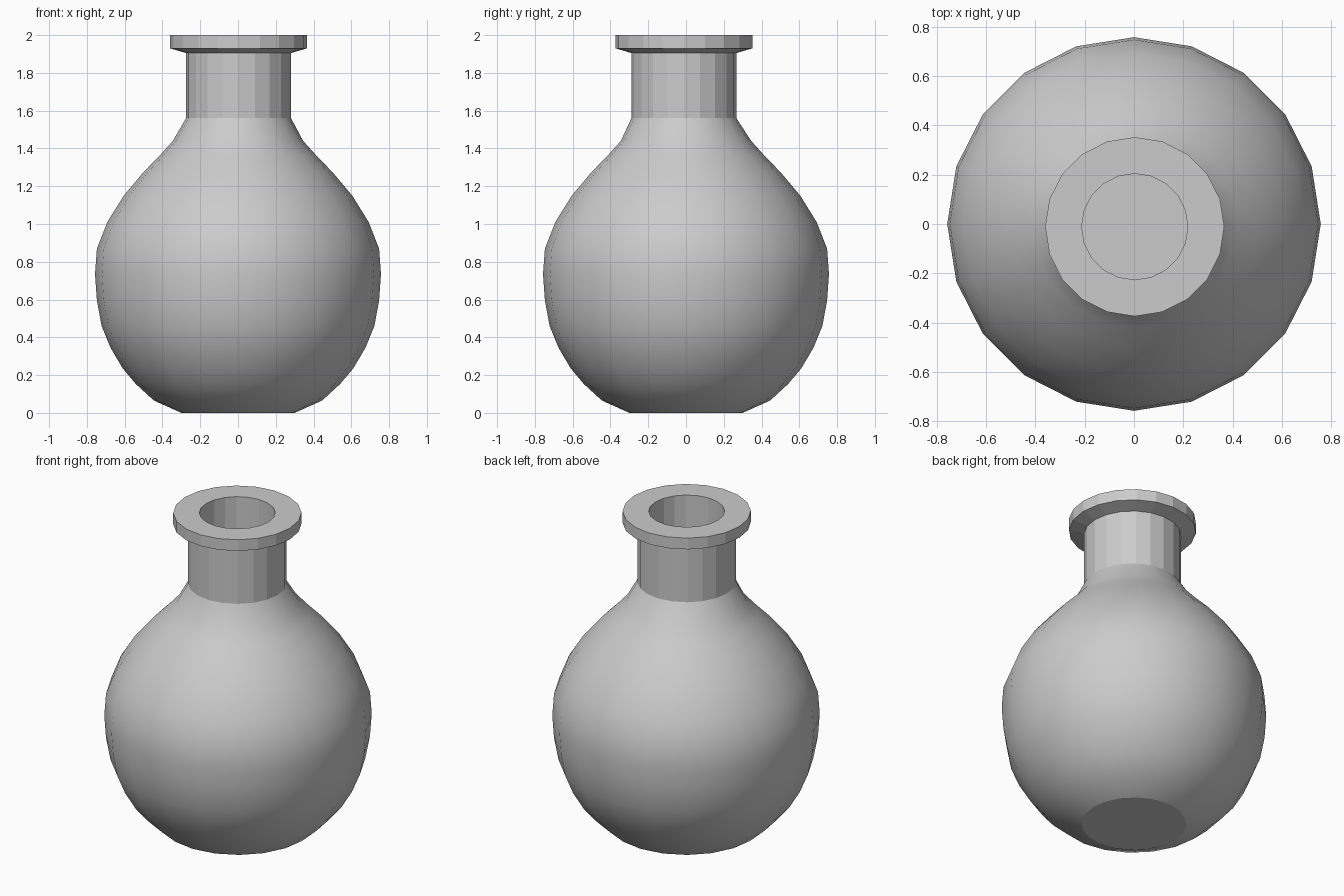
import bpy, bmesh
from math import sin, cos, pi

if "Cube" in bpy.data.objects:
    bpy.data.objects.remove(bpy.data.objects["Cube"])

SIDES = 20

# Body rings: radius, height (rounded belly tapering to the shoulder)
BODY = [(0.30, 0.0), (0.445, 0.065), (0.54, 0.152), (0.61, 0.235),
        (0.675, 0.345), (0.722, 0.46), (0.747, 0.595), (0.757, 0.735),
        (0.747, 0.87), (0.692, 1.01), (0.605, 1.15), (0.50, 1.275),
        (0.415, 1.362), (0.345, 1.44), (0.278, 1.56)]
# Neck, flared rim and mouth down to its floor
NECK = [(0.278, 1.905), (0.363, 1.93), (0.363, 2.0), (0.215, 2.0), (0.215, 1.56)]


def ring(bm, r, z, cx=0.0, cy=0.0):
    return [bm.verts.new((cx + r * cos(2 * pi * i / SIDES),
                          cy + r * sin(2 * pi * i / SIDES), z))
            for i in range(SIDES)]


def bridge(bm, a, b, smooth):
    for i in range(SIDES):
        j = (i + 1) % SIDES
        bm.faces.new((a[i], a[j], b[j], b[i])).smooth = smooth


bm = bmesh.new()

# Rounded body, smooth shaded; the top ring is shifted slightly with the neck
rings = [ring(bm, r, z) for r, z in BODY[:-1]]
rings.append(ring(bm, *BODY[-1], 0.003, -0.011))
for a, b in zip(rings, rings[1:]):
    bridge(bm, a, b, True)

# Flat base
bm.faces.new(rings[0][::-1])

# Faceted neck, rim and mouth
last = rings[-1]
for r, z in NECK:
    new = ring(bm, r, z, 0.003, -0.011)
    bridge(bm, last, new, False)
    last = new
bm.faces.new(last)

mesh = bpy.data.meshes.new("flask")
bm.to_mesh(mesh)
bm.free()
flask = bpy.data.objects.new("flask", mesh)
bpy.context.collection.objects.link(flask)
